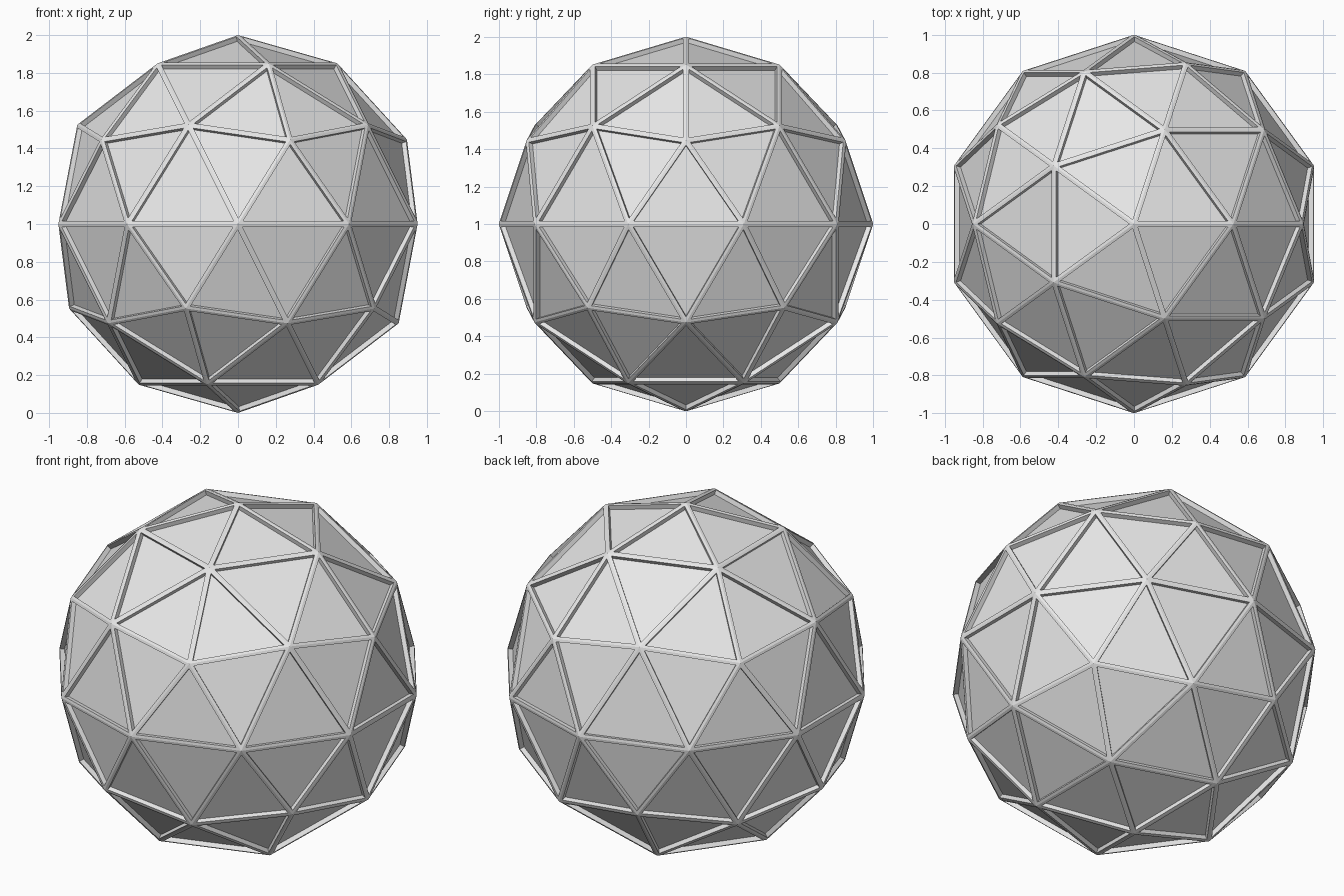
import bpy, bmesh
from mathutils import Matrix

if "Cube" in bpy.data.objects:
    bpy.data.objects.remove(bpy.data.objects["Cube"])

RADIUS = 1.0
RIB_HALF_WIDTH = 0.015
PANEL_DEPTH = 0.026

# one flat light grey
grey = bpy.data.materials.new("light grey")
grey.diffuse_color = (0.8, 0.8, 0.8, 1)
grey.use_nodes = True
grey.node_tree.nodes["Principled BSDF"].inputs["Base Color"].default_value = grey.diffuse_color

# geodesic ball of 80 triangles
bm = bmesh.new()
bmesh.ops.create_icosphere(bm, subdivisions=2, radius=RADIUS,
                           matrix=Matrix.Translation((0, 0, RADIUS)))
bm.normal_update()
panels = list(bm.faces)

# raised ribs along every edge
bmesh.ops.inset_individual(bm, faces=panels, thickness=RIB_HALF_WIDTH,
                           use_even_offset=True)

# sunken triangular panels with upright walls
bm.normal_update()
normals = {f: f.normal.copy() for f in panels}
bmesh.ops.inset_individual(bm, faces=panels, thickness=0.0005, use_even_offset=True)
for f in panels:
    for v in f.verts:
        v.co -= normals[f] * PANEL_DEPTH
bm.normal_update()

mesh = bpy.data.meshes.new("geodesic_ball")
bm.to_mesh(mesh)
bm.free()
mesh.materials.append(grey)
ball = bpy.data.objects.new("geodesic_ball", mesh)
bpy.context.collection.objects.link(ball)
